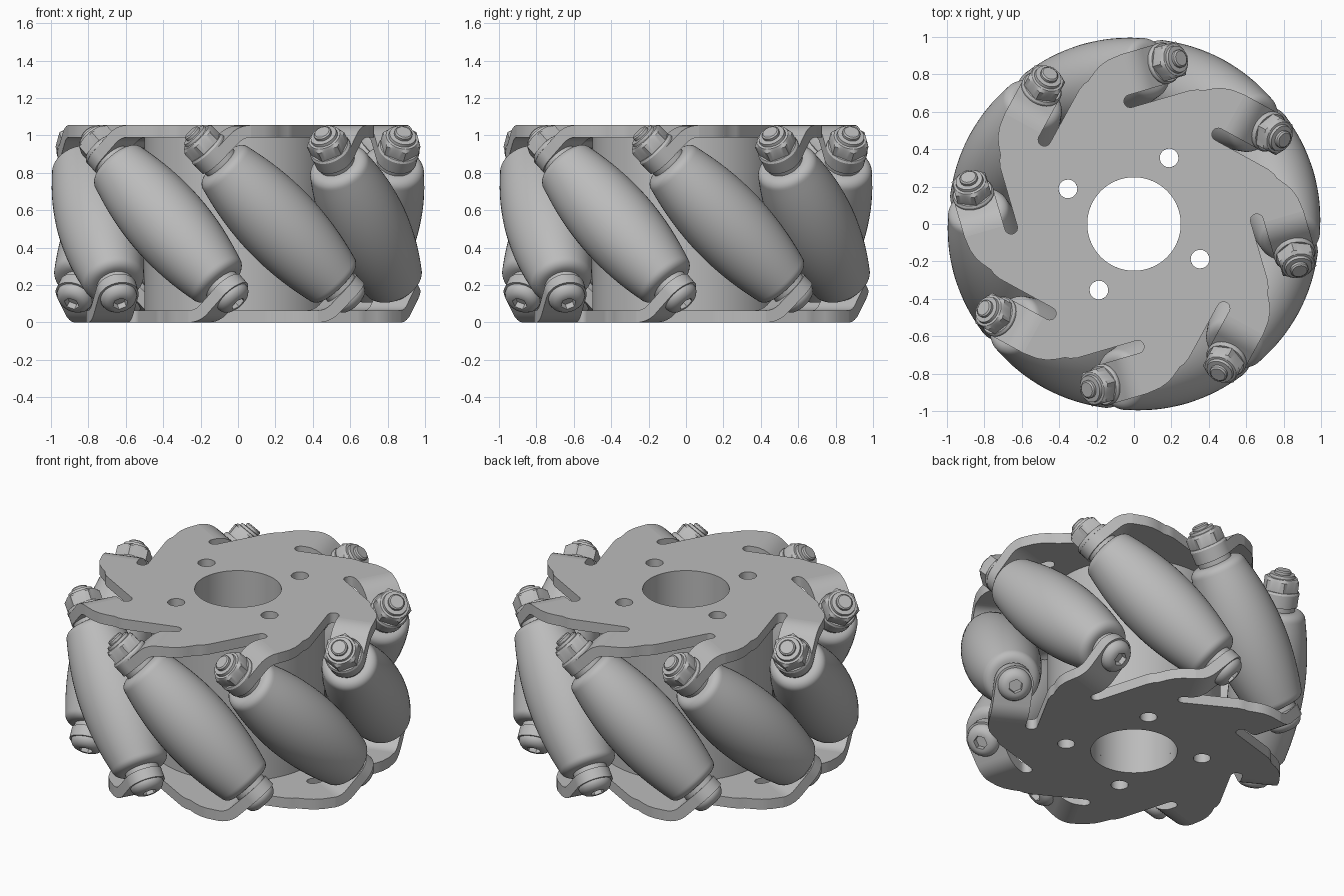
import bpy, bmesh, math
from math import sin, cos, pi, radians, sqrt
from mathutils import Matrix, Vector

cube = bpy.data.objects.get("Cube")
if cube:
    bpy.data.objects.remove(cube, do_unlink=True)

COUNT = 8                   # rollers
HEIGHT, THICK = 1.055, 0.065
MID = HEIGHT / 2
AXIS_R = 0.78               # distance of roller axes from the wheel centre
PHI = radians(106.3)        # direction of the first roller
TAB_S, TAB_W = 0.52, 0.11   # tab position along the axis, half width
BEND = 0.13                 # bend radius of the tabs
BORE, HUB = 0.25, 0.5
HOLE_ANGLE = radians(62)

grey = bpy.data.materials.new("grey metal")
grey.use_nodes = True
COLOUR = (0.5, 0.5, 0.5, 1)
grey.diffuse_color = COLOUR
grey.node_tree.nodes["Principled BSDF"].inputs["Base Color"].default_value = COLOUR


def finish(bm, name):
    bmesh.ops.recalc_face_normals(bm, faces=bm.faces[:])
    mesh = bpy.data.meshes.new(name)
    bm.to_mesh(mesh)
    bm.free()
    mesh.materials.append(grey)
    mesh.shade_smooth()
    mesh.set_sharp_from_angle(angle=radians(30))
    return mesh


def place(mesh, name, matrix=Matrix()):
    ob = bpy.data.objects.new(name, mesh)
    bpy.context.collection.objects.link(ob)
    ob.matrix_world = matrix
    return ob


def skin(bm, rings):
    """Join closed rings of points into a capped solid."""
    rows = [[bm.verts.new(p) for p in ring] for ring in rings]
    for a, b in zip(rows, rows[1:]):
        for i in range(len(a)):
            j = (i + 1) % len(a)
            bm.faces.new((a[i], a[j], b[j], b[i]))
    bm.faces.new(rows[0])
    bm.faces.new(rows[-1])


def lathe(name, profile, sides=48):
    """Turn (radius, height, is_hex) points about z."""
    bm = bmesh.new()
    rings = []
    for r, z, hexed in profile:
        ring = []
        for i in range(sides):
            a = 2 * pi * i / sides
            k = cos(pi / 6) / cos(a % (pi / 3) - pi / 6) if hexed else 1
            ring.append((r * k * cos(a), r * k * sin(a), z))
        rings.append(ring)
    skin(bm, rings)
    return finish(bm, name)


def circle(r, cx=0, cy=0, n=48):
    return [(cx + r * cos(2 * pi * i / n), cy + r * sin(2 * pi * i / n)) for i in range(n)]


def hole_loops(angle):
    loops = [circle(BORE, n=64)]
    for k in range(4):
        a = angle + k * pi / 2
        loops.append(circle(0.05, 0.4 * cos(a), 0.4 * sin(a), 24))
    return loops


def slab(bm, loops, z, depth):
    """Fill an outline with holes and give it depth."""
    edges = []
    for loop in loops:
        vs = [bm.verts.new((x, y, z)) for x, y in loop]
        edges += [bm.edges.new((vs[i - 1], vs[i])) for i in range(len(vs))]
    geom = bmesh.ops.triangle_fill(bm, edges=edges, use_beauty=True, normal=(0, 0, 1))["geom"]
    faces = [g for g in geom if isinstance(g, bmesh.types.BMFace)]
    out = bmesh.ops.extrude_face_region(bm, geom=faces, use_keep_orig=True)["geom"]
    moved = [g for g in out if isinstance(g, bmesh.types.BMVert)]
    bmesh.ops.translate(bm, verts=moved, vec=(0, 0, depth))


def sector(k):
    """Frame of roller k: x tangent (clockwise), y outward, z up."""
    return Matrix.Rotation(PHI - pi / 2 - k * 2 * pi / COUNT, 4, 'Z')


# Tab path, measured in the tangent and height plane
Q = sqrt(0.5)
plate_z = HEIGHT - THICK / 2
corner_t = 2 * Q * TAB_S - (plate_z - MID)
setback = BEND * math.tan(pi / 8)
flat_t = corner_t - setback


def tab_rings():
    stations = []
    for i in range(7):                               # the bend
        a = pi / 4 * i / 6
        stations.append((flat_t + BEND * sin(a), plate_z - BEND * (1 - cos(a)), a, TAB_W))
    for i in range(11):                              # the rounded end
        b = radians(8.4 * i)
        u = TAB_W * sin(b)
        stations.append((Q * (TAB_S + u), MID + Q * (TAB_S - u), pi / 4, TAB_W * cos(b)))
    rings = []
    for t, z, a, w in stations:
        nx, nz = sin(a) * THICK / 2, cos(a) * THICK / 2
        rings.append([Vector((t + s * nx, AXIS_R + e * w, z + s * nz))
                      for s, e in ((1, 1), (1, -1), (-1, -1), (-1, 1))])
    return rings


def side_plate(name, hole_angle):
    bm = bmesh.new()
    slot_out, slot_in = AXIS_R - TAB_W, 0.602
    sr = (slot_out - slot_in) / 2
    piece = [(-0.02, 0.803), (0.02, 0.836), (0.06, 0.862), (0.11, 0.88),
             (flat_t, AXIS_R + TAB_W), (flat_t, slot_out)]
    for i in range(9):                               # closed end of the slot
        a = pi / 2 + pi * i / 8
        piece.append((0.165 + sr * cos(a), slot_in + sr + sr * sin(a)))
    piece += [(0.49, slot_in), (0.53, 0.594)]
    outline = []
    for k in range(COUNT):
        outline += [(sector(k) @ Vector((x, y, 0))).to_2d() for x, y in piece]
        skin(bm, [[sector(k) @ p for p in ring] for ring in tab_rings()])
    slab(bm, [outline] + hole_loops(hole_angle), HEIGHT - THICK, THICK)
    return finish(bm, name)


# Side plates: the lower one is the upper one turned over
place(side_plate("top_plate", HOLE_ANGLE), "top_plate")
centre = Matrix.Translation((0, 0, MID))
turn = centre @ Matrix.Rotation(pi, 4, Vector((cos(PHI), sin(PHI), 0))) @ centre.inverted()
place(side_plate("bottom_plate", 2 * PHI - HOLE_ANGLE), "bottom_plate", turn)

# Hub between the plates
bm = bmesh.new()
slab(bm, [circle(HUB, n=96)] + hole_loops(HOLE_ANGLE), THICK, HEIGHT - 2 * THICK)
place(finish(bm, "hub"), "hub")

# Barrel roller following the round rim of the wheel, with softened ends
HALF, SOFT = 0.46, 0.045
rim = lambda s: 1 - sqrt(AXIS_R ** 2 + s * s / 2)
half = []
for i in range(9):
    s = (HALF - SOFT) * i / 8
    half.append((rim(s), s, False))
for i in range(1, 7):
    a = pi / 2 * i / 6
    half.append((rim(HALF - SOFT) - SOFT * (1 - cos(a)) - 0.008 * i / 6,
                 HALF - SOFT + SOFT * sin(a), False))
roller = lathe("roller", [(r, -s, h) for r, s, h in half[:0:-1]] + half)

# Spacer collars, lock nut with washer, and button head bolt
inner, outer = TAB_S - THICK / 2, TAB_S + THICK / 2
spacer = lathe("spacer", [(0.1, HALF - 0.02, False), (0.1, inner, False)])
nut = lathe("lock_nut", [
    (0.112, outer, False), (0.112, outer + 0.012, False), (0.104, outer + 0.024, False),
    (0.108, outer + 0.024, True), (0.108, outer + 0.085, True), (0.088, outer + 0.1, False),
    (0.075, outer + 0.102, False), (0.072, outer + 0.118, False), (0.048, outer + 0.12, False),
    (0.048, outer + 0.135, False), (0.04, outer + 0.142, False)])
bolt = lathe("bolt_head", [
    (0.098, -outer, False), (0.098, -outer - 0.01, False), (0.09, -outer - 0.028, False),
    (0.075, -outer - 0.043, False), (0.055, -outer - 0.052, False),
    (0.042, -outer - 0.052, True), (0.042, -outer - 0.015, True)])

flip = Matrix.Rotation(pi, 4, 'Y')
tilt = Matrix.Translation((0, AXIS_R, MID)) @ Matrix.Rotation(pi / 4, 4, 'Y')
for k in range(COUNT):
    frame = sector(k) @ tilt
    place(roller, f"roller_{k + 1}", frame)
    place(spacer, f"upper_spacer_{k + 1}", frame)
    place(spacer, f"lower_spacer_{k + 1}", frame @ flip)
    place(nut, f"lock_nut_{k + 1}", frame)
    place(bolt, f"bolt_head_{k + 1}", frame)
